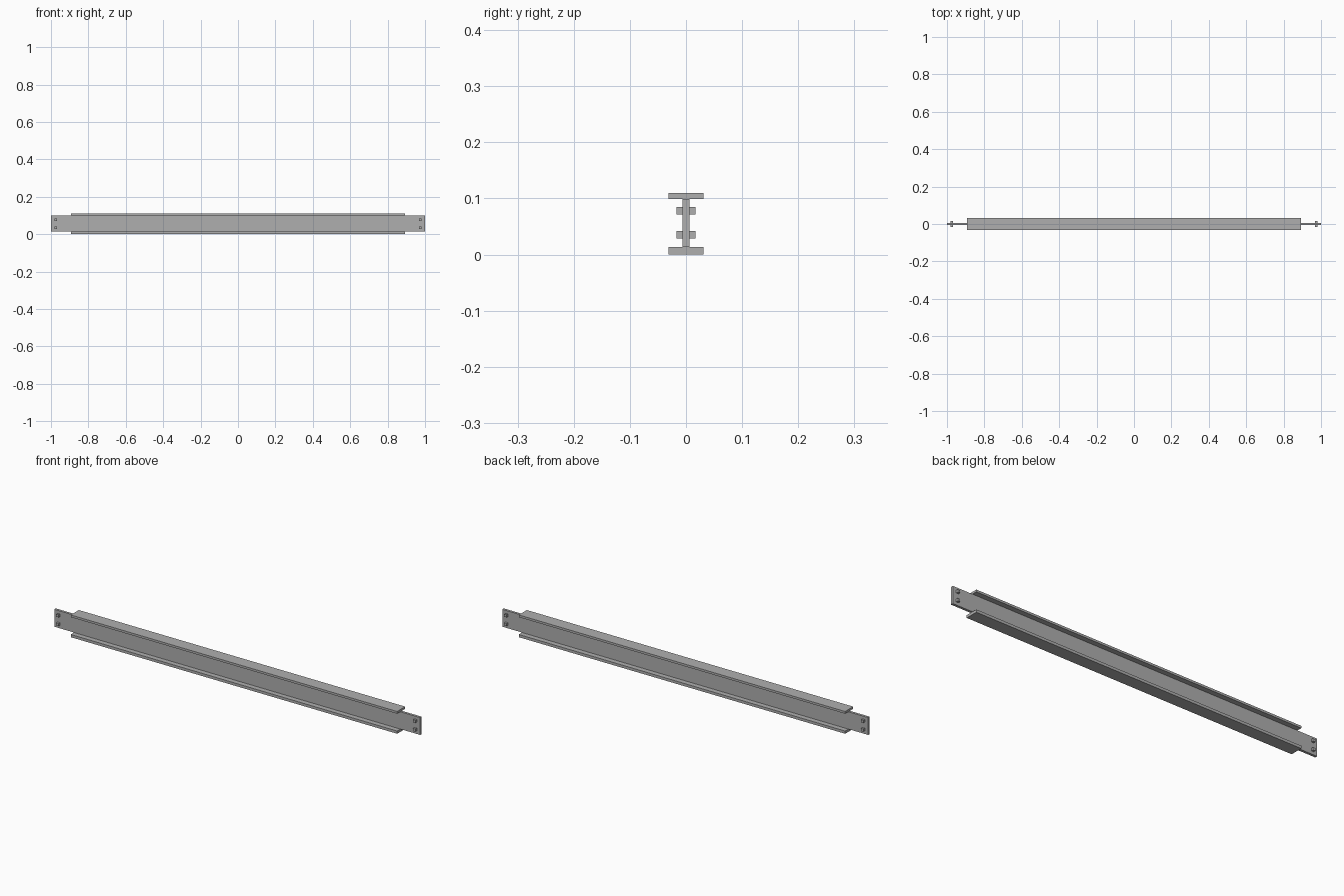
import bpy

cube = bpy.data.objects.get("Cube")
if cube:
    bpy.data.objects.remove(cube, do_unlink=True)

steel = bpy.data.materials.new("grey steel")
steel.use_nodes = True
colour = (0.43, 0.43, 0.43, 1)
steel.diffuse_color = colour
steel.node_tree.nodes["Principled BSDF"].inputs["Base Color"].default_value = colour


def box(name, half_x, half_y, z_low, z_high, x=0):
    """Box centred on y = 0 between two heights."""
    bpy.ops.mesh.primitive_cube_add(size=2, location=(x, 0, (z_low + z_high) / 2))
    obj = bpy.context.object
    obj.name = name
    obj.scale = (half_x, half_y, (z_high - z_low) / 2)
    bpy.ops.object.transform_apply(location=False, rotation=False, scale=True)
    obj.data.materials.append(steel)
    return obj


# Long upright plate, projecting past the flanges at both ends
box("web", 1.0, 0.0062, 0.0134, 0.099)

# Wide flanges above and below
box("bottom_flange", 0.892, 0.0315, 0, 0.0134)
box("top_flange", 0.892, 0.0315, 0.099, 0.11)

# Square bolts through the web, two at each end
for side, sign in (("left", 1), ("right", -1)):
    for level, z in (("lower", 0.035), ("upper", 0.078)):
        box(f"{side}_{level}_bolt", 0.0066, 0.0172, z - 0.0066, z + 0.0066, sign * 0.975)
